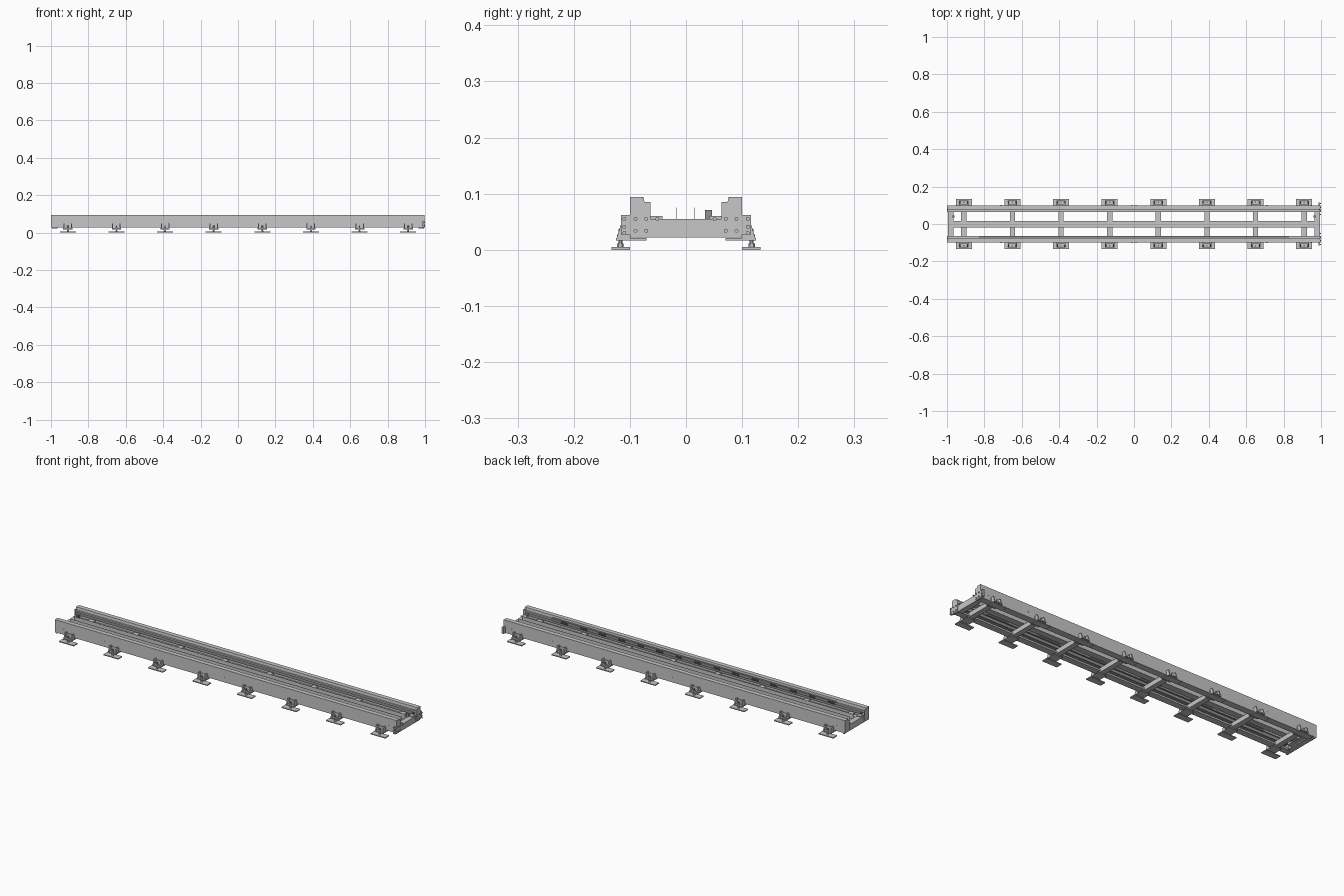
import bpy, bmesh, math
from mathutils import Matrix, Vector

old = bpy.data.objects.get("Cube")
if old:
    bpy.data.objects.remove(old, do_unlink=True)


def material(name, v):
    m = bpy.data.materials.new(name)
    m.use_nodes = True
    m.diffuse_color = (v, v, v, 1)
    m.node_tree.nodes["Principled BSDF"].inputs["Base Color"].default_value = (v, v, v, 1)
    return m


steel = material("grey steel", 0.57)
dark = material("dark steel", 0.28)


def finish(name, bm, mat=steel):
    bmesh.ops.recalc_face_normals(bm, faces=bm.faces)
    me = bpy.data.meshes.new(name)
    bm.to_mesh(me)
    bm.free()
    me.materials.append(mat)
    ob = bpy.data.objects.new(name, me)
    bpy.context.collection.objects.link(ob)


def box(bm, x0, x1, y0, y1, z0, z1):
    m = Matrix.Translation(((x0 + x1) / 2, (y0 + y1) / 2, (z0 + z1) / 2))
    m = m @ Matrix.Diagonal((x1 - x0, abs(y1 - y0), z1 - z0, 1))
    bmesh.ops.create_cube(bm, size=1, matrix=m)


def rod(bm, centre, r, length, axis="Z", sides=10):
    m = Matrix.Translation(centre)
    if axis == "X":
        m = m @ Matrix.Rotation(math.pi / 2, 4, "Y")
    elif axis == "Y":
        m = m @ Matrix.Rotation(math.pi / 2, 4, "X")
    bmesh.ops.create_cone(bm, cap_ends=True, segments=sides, radius1=r, radius2=r,
                          depth=length, matrix=m)


def extrude_x(bm, profile, x0, x1, side=1):
    # closed (y, z) profile swept along x
    face = bm.faces.new([bm.verts.new((x0, y * side, z)) for y, z in profile])
    geo = bmesh.ops.extrude_face_region(bm, geom=[face])["geom"]
    moved = [v for v in geo if isinstance(v, bmesh.types.BMVert)]
    bmesh.ops.translate(bm, verts=moved, vec=Vector((x1 - x0, 0, 0)))


RAIL = [(0.1, 0.027), (0.1, 0.094), (0.076, 0.094), (0.074, 0.08), (0.065, 0.08),
        (0.065, 0.072), (0.09, 0.072), (0.09, 0.036), (0.065, 0.036), (0.065, 0.027)]
TOWER = [(0.1, 0.027), (0.1, 0.094), (0.079, 0.094), (0.075, 0.09), (0.074, 0.085),
         (0.063, 0.085), (0.063, 0.027)]
GUSSET = [(0.1, 0.02), (0.124, 0.02), (0.115, 0.048), (0.1, 0.048)]
STATIONS = [-0.91 + 0.26 * i for i in range(8)]

for side, label in ((1, "back"), (-1, "front")):
    # long side rail with closing plates at the ends
    bm = bmesh.new()
    extrude_x(bm, RAIL, -0.995, 0.988, side)
    finish(label + "_rail", bm)
    bm = bmesh.new()
    extrude_x(bm, TOWER, 0.986, 0.996, side)
    extrude_x(bm, TOWER, -1.0, -0.995, side)
    box(bm, 0.986, 0.995, side * 0.1, side * 0.116, 0.027, 0.062)
    finish(label + "_end_plates", bm)

    # dark guide strip under the rail lip
    bm = bmesh.new()
    box(bm, -0.97, 0.97, side * 0.072, side * 0.09, 0.055, 0.072)
    finish(label + "_guide_strip", bm, dark)

    # bolts on the end plates
    bm = bmesh.new()
    for y, z in [(0.11, 0.055), (0.11, 0.041), (0.11, 0.03), (0.09, 0.055),
                 (0.09, 0.034), (0.071, 0.055), (0.071, 0.034), (0.051, 0.055)]:
        rod(bm, (0.996, y * side, z), 0.0035, 0.008, "X")
    finish(label + "_end_bolts", bm)

    # small fasteners along the outer web
    bm = bmesh.new()
    for x in (-0.95, -0.71, -0.01, 0.01, 0.71, 0.95):
        rod(bm, (x, side * 0.1, 0.055), 0.003, 0.002, "Y", 8)
    finish(label + "_web_bolts", bm)

    # levelling feet: bracket shelf, two gussets, pad and bolts
    brackets, pads, bolts = bmesh.new(), bmesh.new(), bmesh.new()
    for x in STATIONS:
        box(brackets, x - 0.025, x + 0.025, side * 0.07, side * 0.125, 0.017, 0.021)
        box(brackets, x - 0.025, x + 0.025, side * 0.1, side * 0.103, 0.02, 0.042)
        for dx in (-0.02, 0.02):
            extrude_x(brackets, GUSSET, x + dx - 0.003, x + dx + 0.003, side)
        box(pads, x - 0.043, x + 0.043, side * 0.1, side * 0.133, 0.0, 0.005)
        rod(bolts, (x, side * 0.117, 0.02), 0.0035, 0.034)
        rod(bolts, (x, side * 0.117, 0.024), 0.006, 0.006, "Z", 6)
        rod(bolts, (x, side * 0.117, 0.008), 0.006, 0.006, "Z", 6)
    finish(label + "_foot_brackets", brackets)
    finish(label + "_foot_pads", pads)
    finish(label + "_foot_bolts", bolts)

# cross beams
bm = bmesh.new()
for x in STATIONS:
    box(bm, x - 0.014, x + 0.014, -0.09, 0.09, 0.022, 0.045)
finish("cross_beams", bm)

# end beams, open channels facing inwards
bm = bmesh.new()
for s in (-1, 1):
    a, b = sorted((s * 0.994, s * 0.988))
    c, d = sorted((s * 0.99, s * 0.966))
    box(bm, a, b, -0.1, 0.1, 0.022, 0.055)
    box(bm, c, d, -0.065, 0.065, 0.05, 0.055)
    box(bm, c, d, -0.065, 0.065, 0.022, 0.027)
    for y in (-1, 1):
        box(bm, c, d, y * 0.042, y * 0.064, 0.055, 0.06)
finish("end_beams", bm)

# central cable tray
bm = bmesh.new()
box(bm, -0.966, 0.966, -0.018, 0.016, 0.045, 0.047)
for y in (-0.018, 0.015):
    box(bm, -0.966, 0.966, y, y + 0.001, 0.045, 0.075)
finish("cable_tray", bm)

# finely toothed rack on the front rail
bm = bmesh.new()
box(bm, -0.83, 0.83, -0.074, -0.0645, 0.07, 0.0845)
for i in range(276):
    x = -0.828 + i * 0.006
    box(bm, x, x + 0.003, -0.0645, -0.063, 0.07, 0.0845)
finish("toothed_rack", bm, dark)

# end stops
bm = bmesh.new()
for x in (-0.965, 0.965):
    box(bm, x - 0.006, x + 0.006, 0.034, 0.046, 0.055, 0.071)
finish("end_stops", bm, dark)
